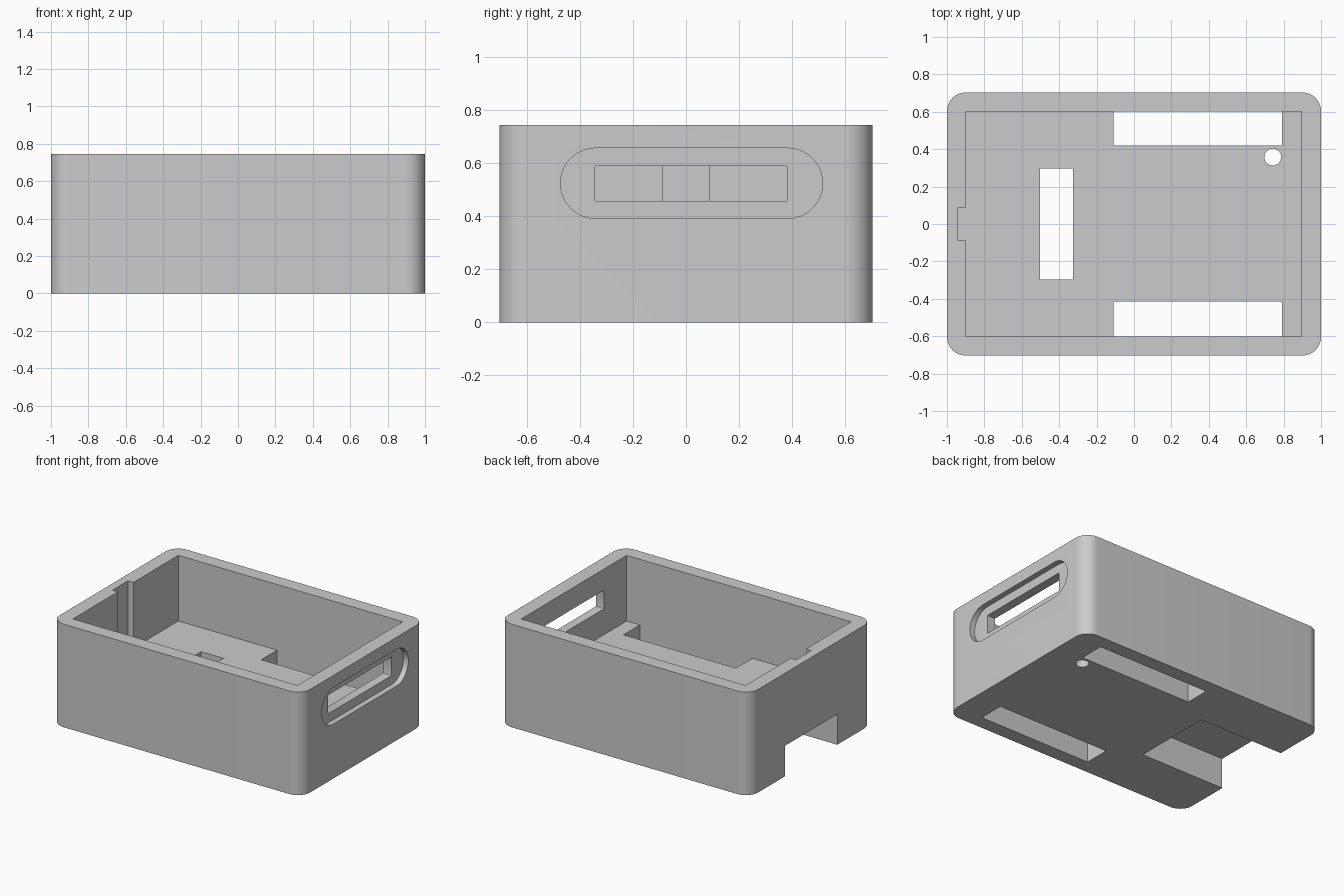
import bpy, bmesh, math

cube = bpy.data.objects.get("Cube")
if cube:
    bpy.data.objects.remove(cube, do_unlink=True)

grey = bpy.data.materials.new("plain_grey")
grey.use_nodes = True
COLOUR = (0.6, 0.6, 0.6, 1)
grey.diffuse_color = COLOUR
for node in grey.node_tree.nodes:
    if node.type == 'BSDF_PRINCIPLED':
        node.inputs["Base Color"].default_value = COLOUR


def rounded(a0, a1, b0, b1, r=0, steps=12):
    """Counter-clockwise rectangle outline, with optional round corners."""
    if not r:
        return [(a0, b0), (a1, b0), (a1, b1), (a0, b1)]
    corners = [(a1 - r, b1 - r), (a0 + r, b1 - r), (a0 + r, b0 + r), (a1 - r, b0 + r)]
    return [(ca + r * math.cos((q + i / steps) * math.pi / 2),
             cb + r * math.sin((q + i / steps) * math.pi / 2))
            for q, (ca, cb) in enumerate(corners) for i in range(steps + 1)]


def prism(name, outline, start, end, axis='Z'):
    """Extrude an outline along z, or along x with the outline in y and z."""
    place = (lambda p, d: (p[0], p[1], d)) if axis == 'Z' else (lambda p, d: (d, p[0], p[1]))
    bm = bmesh.new()
    rings = [[bm.verts.new(place(p, d)) for p in outline] for d in (start, end)]
    bm.faces.new(rings[0])
    bm.faces.new(rings[1])
    n = len(outline)
    for i in range(n):
        j = (i + 1) % n
        bm.faces.new((rings[0][i], rings[0][j], rings[1][j], rings[1][i]))
    bmesh.ops.remove_doubles(bm, verts=bm.verts, dist=1e-5)
    bmesh.ops.recalc_face_normals(bm, faces=bm.faces)
    mesh = bpy.data.meshes.new(name)
    bm.to_mesh(mesh)
    bm.free()
    mesh.materials.append(grey)
    obj = bpy.data.objects.new(name, mesh)
    bpy.context.collection.objects.link(obj)
    return obj


H, FLOOR, IN_Y = 0.744, 0.27, 0.601
TOP = H + 0.1
body = prism("case_body", rounded(-1, 1, -0.703, 0.703, 0.1), 0, H)

cutters = [
    # main cavity with the groove in its end wall
    prism("cavity_cutter", [(-0.897, -IN_Y), (0.895, -IN_Y), (0.895, IN_Y), (-0.897, IN_Y),
                            (-0.897, 0.088), (-0.94, 0.088), (-0.94, -0.088), (-0.897, -0.088)],
          FLOOR, TOP),
    # openings through the floor
    prism("left_opening_cutter", rounded(-0.109, 0.79, 0.42, IN_Y), -0.1, FLOOR + 0.1),
    prism("right_opening_cutter", rounded(-0.109, 0.79, -IN_Y, -0.414), -0.1, FLOOR + 0.1),
    prism("round_hole_cutter", rounded(0.697, 0.787, 0.313, 0.403, 0.045), -0.1, FLOOR + 0.1),
    # channel under the floor, open at the end wall, and its opening upward
    prism("channel_cutter", rounded(-1.1, -0.325, -0.297, 0.297), -0.1, 0.22),
    prism("middle_opening_cutter", rounded(-0.502, -0.325, -0.297, 0.297), -0.1, FLOOR + 0.1),
    # side port: shallow oval recess and a window through the wall
    prism("recess_cutter", rounded(-0.473, 0.515, 0.392, 0.657, 0.1325), 0.96, 1.1, 'X'),
    prism("window_cutter", rounded(-0.343, 0.382, 0.457, 0.592, 0.006, 3), 0.8, 1.1, 'X'),
]

bpy.context.view_layer.objects.active = body
for cutter in cutters:
    mod = body.modifiers.new(cutter.name, 'BOOLEAN')
    mod.operation = 'DIFFERENCE'
    mod.solver = 'EXACT'
    mod.object = cutter
    cutter.hide_render = True
    bpy.ops.object.modifier_apply(modifier=mod.name)
for cutter in cutters:
    bpy.data.objects.remove(cutter, do_unlink=True)

bpy.ops.object.select_all(action='DESELECT')
body.select_set(True)
bpy.ops.object.shade_smooth_by_angle(angle=math.radians(30))
